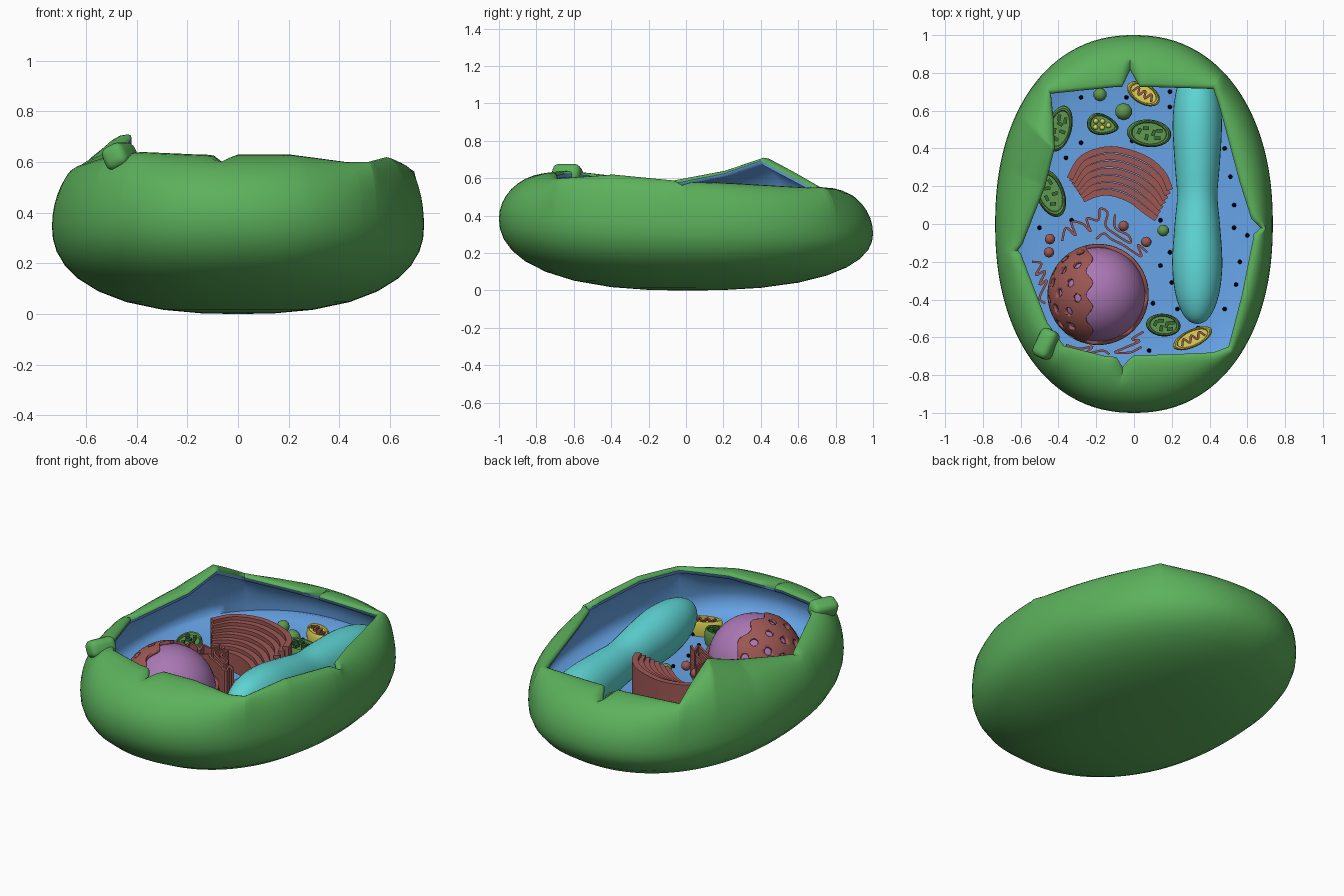
import bpy, bmesh, math
from mathutils import Vector, Matrix

if "Cube" in bpy.data.objects:
    bpy.data.objects.remove(bpy.data.objects["Cube"])

def mat(name, r, g, b):
    m = bpy.data.materials.new(name)
    m.diffuse_color = tuple((c / 255) ** 2.2 for c in (r, g, b)) + (1,)
    m.use_nodes = True
    m.node_tree.nodes["Principled BSDF"].inputs["Base Color"].default_value = m.diffuse_color
    return m

GREEN = mat("wall green", 92, 175, 92)
BLUE = mat("cytoplasm blue", 102, 162, 230)
CYAN = mat("vacuole cyan", 95, 212, 212)
PURPLE = mat("nucleus purple", 168, 118, 178)
BROWN = mat("membrane brown", 155, 88, 84)
YELLOW = mat("yellow", 222, 210, 84)
LEAF = mat("leaf green", 95, 150, 80)
DARK = mat("dark green", 58, 105, 58)
BLACK = mat("ribosome black", 15, 15, 35)

def add(name, bm, *mats, angle=40):
    bmesh.ops.recalc_face_normals(bm, faces=bm.faces)
    me = bpy.data.meshes.new(name)
    bm.to_mesh(me)
    bm.free()
    for m in mats:
        me.materials.append(m)
    ob = bpy.data.objects.new(name, me)
    bpy.context.collection.objects.link(ob)
    bpy.ops.object.select_all(action='DESELECT')
    ob.select_set(True)
    bpy.context.view_layer.objects.active = ob
    bpy.ops.object.shade_smooth_by_angle(angle=math.radians(angle))
    return ob

def loft(rings, cap0=True, cap1=True, inner_from=999):
    """Skin closed rings of equal count; spans from inner_from on get material 1."""
    bm = bmesh.new()
    vs = [[bm.verts.new(p) for p in r] for r in rings]
    n = len(rings[0])
    for k in range(len(vs) - 1):
        for i in range(n):
            j = (i + 1) % n
            f = bm.faces.new((vs[k][i], vs[k][j], vs[k + 1][j], vs[k + 1][i]))
            f.material_index = int(k >= inner_from)
    if cap0:
        bm.faces.new(vs[0])
    if cap1:
        bm.faces.new(vs[-1]).material_index = int(inner_from < 999)
    return bm

def smooth_path(p, n=5):
    p = [Vector(q) for q in p]
    out = []
    for i in range(len(p) - 1):
        a, b, c, d = p[max(i - 1, 0)], p[i], p[i + 1], p[min(i + 2, len(p) - 1)]
        for k in range(n):
            t = k / n
            out.append(0.5 * (2 * b + (c - a) * t + (2 * a - 5 * b + 4 * c - d) * t * t
                              + (3 * b - a - 3 * c + d) * t ** 3))
    return out + [p[-1]]

def wall(name, pts, half, z0, z1, m):
    """Standing ribbon that follows a path."""
    p = smooth_path(pts)
    rings = []
    for i, q in enumerate(p):
        d = (p[min(i + 1, len(p) - 1)] - p[max(i - 1, 0)]).normalized() * half
        l, r = (q.x - d.y, q.y + d.x), (q.x + d.y, q.y - d.x)
        rings.append([(*l, z0), (*l, z1), (*r, z1), (*r, z0)])
    return add(name, loft(rings), m)

def balls(name, spots, m, sub=2):
    bm = bmesh.new()
    for x, y, z, r in spots:
        bmesh.ops.create_icosphere(bm, subdivisions=sub, radius=r, matrix=Matrix.Translation((x, y, z)))
    return add(name, bm, m)

# --- cell wall: rim outline (x, y, z), counter-clockwise, with small notches
RIM = [(.63, 0, .58), (.56, .22, .575), (.45, .63, .55), (.42, .715, .55), (.1, .725, .55),
       (-.1, .725, .55), (-.44, .69, .555), (-.425, .55, .63), (-.42, .40, .71), (-.47, .2, .64),
       (-.58, -.08, .585), (-.59, -.18, .59), (-.46, -.52, .63), (-.37, -.645, .64), (-.15, -.70, .63),
       (.2, -.69, .63), (.42, -.68, .6), (.50, -.65, .6), (.57, -.38, .62), (.63, -.08, .59)]
TAU = 2 * math.pi
NOTCH = [(math.atan2(y, x) % TAU, d) for x, y, d in
         [(-.02, .82, .09), (.67, -.02, .04), (-.06, -.76, .06), (-.62, -.14, .03)]]
RIM.sort(key=lambda p: math.atan2(p[1], p[0]) % TAU)
RA = [math.atan2(p[1], p[0]) % TAU for p in RIM]
ANG = sorted({round(a, 4) for a in RA + [n[0] for n in NOTCH] + [TAU * i / 144 for i in range(144)]})

def rim(a):
    k = max([i for i in range(len(RA)) if RA[i] <= a + 1e-4], default=-1)
    p, q = Vector(RIM[k]), Vector(RIM[(k + 1) % len(RIM)])
    c, s = math.cos(a), math.sin(a)
    cp, cq = p.x * s - p.y * c, q.x * s - q.y * c
    v = p.lerp(q, cp / (cp - cq))
    return math.hypot(v.x, v.y), v.z

def notch(a):
    return sum(d * max(0, 1 - abs((a - b + math.pi) % TAU - math.pi) / .06) for b, d in NOTCH)

def eq(a):  # widest outline, a superellipse, slightly tilted
    r = (abs(math.cos(a) / .735) ** 2.2 + abs(math.sin(a)) ** 2.2) ** (-1 / 2.2)
    return r, .345 - .04 * r * math.sin(a)

def ring(f):
    out = []
    for a in ANG:
        r, z = f(a)
        out.append((r * math.cos(a), r * math.sin(a), z))
    return out

def under(s):
    return ring(lambda a: (eq(a)[0] * s, eq(a)[1] * (1 - (1 - s ** 2.5) ** .45)))

def upper(t, inset, drop, scale):
    def f(a):
        (r, z), (e, ze) = rim(a), eq(a)
        s, c = math.sin(t), math.cos(t)
        n = notch(a) * s ** 12
        return r + inset + n + (e * scale - r - inset) * c, ze + (z - drop - ze) * s - n * .5
    return ring(f)

T = [math.radians(d) for d in range(0, 91, 10)]
outer = [under(s) for s in (.03, .2, .4, .6, .75, .86, .93, .975, .995)]
outer += [upper(t, .02, 0, 1) for t in T]
outer += [upper(math.pi / 2, .006, .004, 1), upper(math.pi / 2, 0, .016, 1)]
add("cell_wall", loft(outer, cap1=False), GREEN, angle=60)

# --- blue lining and floor
inner = [upper(math.pi / 2, 0, .016, 1)] + [upper(t, .004, .035, .95) for t in reversed(T)]
for s, z in ((.92, .313), (.86, .293), (.75, .277), (.6, .268), (.4, .263), (.03, .26)):
    inner.append(ring(lambda a: (eq(a)[0] * s, z)))
add("cell_lining", loft(inner, cap0=False), BLUE, angle=80)

# --- folded flap on the front left corner of the rim
bm = bmesh.new()
bmesh.ops.create_cube(bm, size=1, matrix=Matrix.Translation((-.465, -.635, .622))
                      @ Matrix.Rotation(math.radians(-25), 4, 'Z') @ Matrix.Rotation(math.radians(-25), 4, 'Y')
                      @ Matrix.Diagonal((.1, .16, .1, 1)))
bmesh.ops.bevel(bm, geom=bm.edges[:], offset=.035, segments=4, affect='EDGES', profile=.5)
add("wall_flap", bm, GREEN, angle=60)

# --- vacuole
prof = smooth_path([(-.53, .004), (-.51, .05), (-.45, .09), (-.35, .12), (-.2, .133), (0, .12), (.15, .107),
                    (.3, .118), (.5, .13), (.65, .122), (.76, .09), (.81, .005)], 4)
add("vacuole", loft([[(.335 + r * math.cos(TAU * i / 32), y, .395 - .09 * y + 1.15 * r * math.sin(TAU * i / 32))
                      for i in range(32)] for y, r in prof]), CYAN, angle=70)

# --- nucleus: purple core, perforated brown envelope cut open on the right
C = Vector((-.19, -.373, .345))
bm = bmesh.new()
bmesh.ops.create_uvsphere(bm, u_segments=48, v_segments=32, radius=.25, matrix=Matrix.Translation(C))
add("nucleus_core", bm, PURPLE)
bm = bmesh.new()
bmesh.ops.create_uvsphere(bm, u_segments=64, v_segments=40, radius=.268, matrix=Matrix.Translation(C))
env = add("nucleus_envelope", bm, BROWN)
sol = env.modifiers.new("thickness", 'SOLIDIFY')
sol.thickness, sol.offset = .022, -1
edge = [(-.045 + .018 * math.sin(i * .62), -.35 + .0125 * i) for i in range(57)] + [(.4, .35), (.4, -.35)]
open_cut = add("opening_cutter", loft([[(C.x + x, C.y + y, C.z + z) for x, y in edge] for z in (.03, .4)]), BROWN)
bm = bmesh.new()
for i in range(96):
    z = 1 - 2 * (i + .5) / 96
    h = math.sqrt(1 - z * z)
    d = Vector((h * math.cos(2.39996 * i), h * math.sin(2.39996 * i), z))
    if d.x < -.33 and z > -.1:
        bmesh.ops.create_cone(bm, cap_ends=True, segments=14, radius1=.022, radius2=.022, depth=.15,
                              matrix=Matrix.Translation(C + d * .27) @ d.to_track_quat('Z', 'Y').to_matrix().to_4x4())
pore_cut = add("pore_cutter", bm, BROWN)
bpy.context.view_layer.objects.active = env
for cut in (open_cut, pore_cut):
    b = env.modifiers.new("cut", 'BOOLEAN')
    b.operation, b.object, b.solver = 'DIFFERENCE', cut, 'EXACT'
for m in list(env.modifiers):
    bpy.ops.object.modifier_apply(modifier=m.name)
for cut in (open_cut, pore_cut):
    bpy.data.objects.remove(cut)

# --- stacked curved sheets, stepping down towards the nucleus
A = [(-.34, .24), (-.27, .35), (-.12, .395), (.05, .35), (.15, .27), (.19, .18)]
B = [(-.27, .13), (-.2, .16), (-.12, .165), (-.02, .13), (.06, .07), (.12, .03)]
for k in range(7):
    t = k / 6
    pts = [Vector(a).lerp(Vector(b), t) for a, b in zip(A, B)]
    wall(f"stack_sheet_{k + 1}", pts, .017, .25, .49 - .12 * t, BROWN)

# --- folded network membranes around the nucleus
FOLDS = [
    [(-.38, -.09), (-.36, -.02), (-.31, -.06), (-.33, .01), (-.27, .0), (-.23, -.04), (-.25, .03), (-.19, .02),
     (-.18, .08), (-.14, .06), (-.15, -.01), (-.09, -.06), (-.02, -.1), (-.03, -.06), (-.1, -.02), (-.1, .05)],
    [(-.2, -.08), (-.16, -.05), (-.12, -.08), (-.06, -.11), (.0, -.15), (.04, -.17), (.02, -.11), (.07, -.15)],
    [(-.54, -.2), (-.49, -.21), (-.52, -.27), (-.47, -.25), (-.5, -.32), (-.46, -.3), (-.5, -.39), (-.47, -.42)],
    [(.05, -.57), (-.01, -.61), (.03, -.62), (-.06, -.66), (-.1, -.68), (-.02, -.68), (.04, -.65)],
    [(-.36, -.64), (-.29, -.66), (-.22, -.65), (-.26, -.69), (-.17, -.67), (-.13, -.69)]]
for k, pts in enumerate(FOLDS):
    wall(f"folded_membrane_{k + 1}", pts, .006, .25, .44 if k < 2 else .37, BROWN)

# --- flat oval organelles with a raised rim
def dish(name, x, y, rx, ry, deg, body, inside, taper=0):
    M = Matrix.Translation((x, y, 0)) @ Matrix.Rotation(math.radians(deg), 4, 'Z')
    rings = [[M @ Vector((rx * s * math.cos(TAU * i / 32), ry * s * math.sin(TAU * i / 32)
                          * (1 + taper * math.cos(TAU * i / 32)), z)) for i in range(32)]
             for s, z in ((.8, .25), (.97, .28), (1, .32), (.96, .35), (.88, .362), (.8, .36), (.76, .348), (.3, .348))]
    add(name, loft(rings, inner_from=6), body, inside)
    return M

for k, (x, y, rx, ry, deg) in enumerate([(-.395, .505, .125, .065, 75), (-.445, .165, .135, .075, 112),
                                         (.08, .48, .118, .073, -5), (.155, -.535, .092, .06, -5)]):
    M = dish(f"chloroplast_{k + 1}", x, y, rx, ry, deg, LEAF, LEAF)
    bm = bmesh.new()
    for u, v, w in ((-.45, .1, 70), (-.15, .35, 5), (-.1, -.3, 85), (.2, .05, 75), (.45, .25, 5), (.4, -.3, 10)):
        bmesh.ops.create_cube(bm, size=1, matrix=M @ Matrix.Translation((u * rx, v * ry, .35))
                              @ Matrix.Rotation(math.radians(w), 4, 'Z') @ Matrix.Diagonal((.032, .018, .03, 1)))
    add(f"chloroplast_discs_{k + 1}", bm, DARK)

for k, (x, y, rx, ry, deg) in enumerate([(.05, .69, .095, .055, -30), (.31, -.605, .112, .047, 25)]):
    M = dish(f"mitochondrion_{k + 1}", x, y, rx, ry, deg, YELLOW, YELLOW)
    pts = [(M @ Vector(((-.6 + .2 * i) * rx, (.33 if i % 2 else -.33) * ry, 0))).to_2d() for i in range(7)]
    wall(f"mitochondrion_fold_{k + 1}", pts, .006, .34, .36, BROWN)

M = dish("starch_body", -.165, .525, .085, .055, -12, LEAF, LEAF, -.3)
balls("starch_grains", [(*(M @ Vector((u, v, 0))).to_2d(), .352, .014) for u, v in
                        ((-.04, .012), (-.035, -.02), (-.005, .018), (0, -.015), (.03, .003))], YELLOW)

# --- small bodies
balls("green_bodies", [(-.18, .685, .32, .036), (-.055, .595, .32, .046), (.155, -.035, .32, .031)], LEAF)
balls("brown_vesicles", [(-.055, -.01, .36, .028), (.065, -.095, .34, .028), (-.445, -.08, .33, .028),
                         (-.45, -.15, .33, .028)], BROWN)
DOTS = [(-.28, .67), (-.04, .67), (.19, .7), (.19, .62), (-.28, .43), (-.36, .35), (-.01, .44), (.14, .02),
        (.19, -.15), (.14, -.22), (.2, -.31), (.23, -.45), (.34, -.55), (.48, -.45), (.54, -.32), (.56, -.2),
        (.53, -.02), (.53, .1), (.6, -.06), (.51, .25), (.48, .4), (-.33, .02), (-.5, -.02), (.08, -.67), (.1, -.42)]
balls("ribosomes", [(x, y, .295 if abs(x) > .5 else .283, .013) for x, y in DOTS], BLACK, 1)
